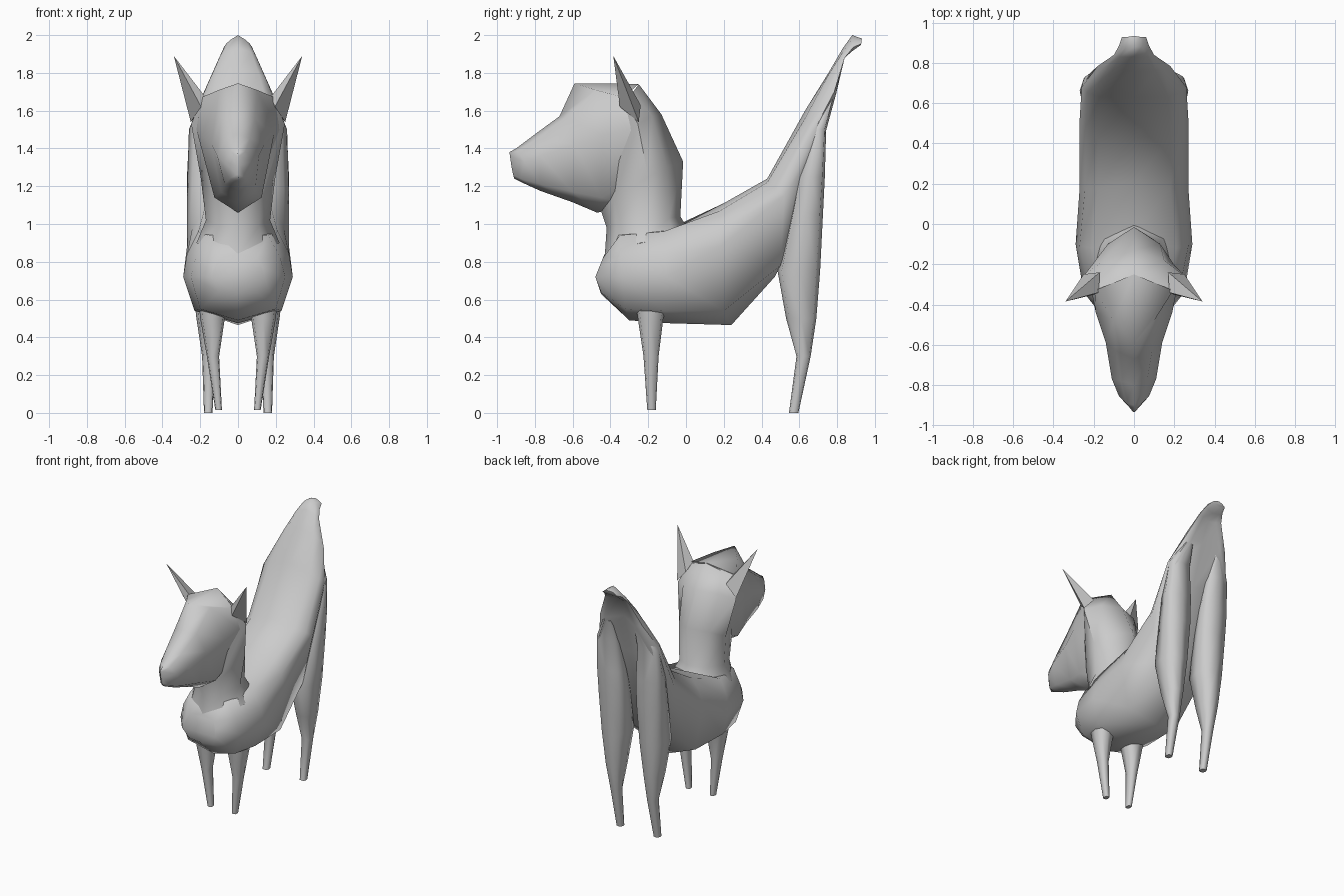
import bpy, bmesh, math

grey = bpy.data.materials.new("light_grey")
grey.diffuse_color = (0.6, 0.6, 0.6, 1)


def finish(name, bm, angle=65):
    bmesh.ops.recalc_face_normals(bm, faces=bm.faces)
    mesh = bpy.data.meshes.new(name)
    bm.to_mesh(mesh)
    bm.free()
    mesh.materials.append(grey)
    ob = bpy.data.objects.new(name, mesh)
    bpy.context.collection.objects.link(ob)
    bpy.ops.object.select_all(action='DESELECT')
    ob.select_set(True)
    bpy.context.view_layer.objects.active = ob
    bpy.ops.object.shade_smooth_by_angle(angle=math.radians(angle))
    return ob


def loft(name, rings):
    """Skin a list of closed rings and cap both ends."""
    bm = bmesh.new()
    loops = [[bm.verts.new(p) for p in r] for r in rings]
    for r, s in zip(loops, loops[1:]):
        n = len(r)
        for i in range(n):
            j = (i + 1) % n
            bm.faces.new((r[i], r[j], s[j], s[i]))
    bm.faces.new(loops[0])
    bm.faces.new(loops[-1])
    return finish(name, bm)


def full(half):
    """Half section from centre line to centre line -> symmetric ring."""
    return half + [(-x, y, z) for x, y, z in half[-2:0:-1]]


def bulge(half):
    """Add a slightly swollen point between the back and the flank."""
    a, b = half[1], half[2]
    mid = ((a[0] + b[0]) * .54, (a[1] + b[1]) / 2, (a[2] + b[2]) / 2)
    return half[:2] + [mid] + half[2:]


def power(v, e=.6):
    return math.copysign(abs(v) ** e, v) if abs(v) > 1e-6 else 0


def leg(name, side, levels):
    """Eight sided boxy leg from (z, x_in, x_out, y_front, y_back) levels."""
    rings = []
    for z, x0, x1, y0, y1 in levels:
        rings.append([(side * ((x0 + x1) / 2 + (x1 - x0) / 2 * power(math.cos(k * math.pi / 4))),
                       (y0 + y1) / 2 + (y1 - y0) / 2 * power(math.sin(k * math.pi / 4)), z)
                      for k in range(8)])
    return loft(name, rings)


# Body sweeping up into the raised tail, hollow under the tail
loft("body_and_tail", [full(bulge(h)) for h in (
    [(0, -.43, .84), (.1, -.44, .82), (.14, -.48, .72), (.1, -.45, .64), (0, -.45, .63)],
    [(0, -.38, .95), (.16, -.35, .94), (.25, -.34, .72), (.2, -.32, .55), (0, -.3, .49)],
    [(0, -.05, .98), (.21, -.12, .96), (.29, -.1, .72), (.23, -.12, .54), (0, -.1, .475)],
    [(0, .2, 1.11), (.18, .18, 1.07), (.27, .18, .88), (.22, .2, .54), (0, .24, .465)],
    [(0, .43, 1.24), (.18, .43, 1.22), (.27, .52, 1.15), (.2, .5, .78), (0, .47, .72)],
    [(0, .63, 1.6), (.17, .63, 1.56), (.26, .68, 1.5), (.235, .735, 1.47), (0, .65, 1.4)],
    [(0, .76, 1.81), (.11, .76, 1.8), (.18, .785, 1.7), (.13, .795, 1.69), (0, .75, 1.72)],
    [(0, .83, 1.93), (.07, .83, 1.91), (.1, .84, 1.88), (.06, .83, 1.875), (0, .815, 1.87)],
    [(0, .88, 2.0), (.04, .88, 1.975), (.075, .885, 1.935), (.05, .88, 1.915), (0, .87, 1.91)],
    [(0, .935, 1.98), (.03, .93, 1.975), (.06, .928, 1.955), (.04, .925, 1.947), (0, .92, 1.945)],
)])

# Neck and back of the head, flared into the shoulders
loft("neck", [full(h) for h in (
    [(0, -.43, .83), (.14, -.38, .86), (.22, -.24, .9), (.17, -.06, .93), (0, .02, .96)],
    [(0, -.42, .98), (.11, -.37, .99), (.17, -.22, 1.02), (.12, -.09, 1.03), (0, -.03, 1.04)],
    [(0, -.45, 1.07), (.12, -.38, 1.13), (.198, -.2, 1.25), (.13, -.1, 1.3), (0, -.015, 1.33)],
    [(0, -.45, 1.3), (.15, -.38, 1.45), (.248, -.255, 1.53), (.15, -.18, 1.57), (0, -.13, 1.58)],
    [(0, -.5, 1.71), (.1, -.42, 1.68), (.19, -.33, 1.66), (.1, -.28, 1.7), (0, -.25, 1.74)],
)])

# Head and pointed snout
loft("head", [full(h) for h in (
    [(0, -.935, 1.38), (.006, -.932, 1.36), (.01, -.925, 1.31), (.006, -.915, 1.26), (0, -.91, 1.24)],
    [(0, -.9, 1.4), (.04, -.89, 1.385), (.075, -.855, 1.33), (.045, -.875, 1.24), (0, -.88, 1.225)],
    [(0, -.8, 1.475), (.065, -.78, 1.455), (.11, -.77, 1.36), (.07, -.77, 1.21), (0, -.77, 1.175)],
    [(0, -.67, 1.57), (.09, -.63, 1.56), (.14, -.59, 1.42), (.09, -.6, 1.17), (0, -.6, 1.115)],
    [(0, -.59, 1.745), (.1, -.48, 1.71), (.19, -.44, 1.47), (.125, -.45, 1.14), (0, -.47, 1.06)],
    [(0, -.25, 1.742), (.195, -.33, 1.67), (.22, -.29, 1.5), (.13, -.28, 1.22), (0, -.3, 1.1)],
)])

for side, label in ((1, "right"), (-1, "left")):
    # Pointed ear
    bm = bmesh.new()
    tip = bm.verts.new((side * .34, -.385, 1.89))
    base = [bm.verts.new((side * x, y, z)) for x, y, z in
            ((.175, -.34, 1.675), (.195, -.35, 1.62), (.25, -.25, 1.54), (.17, -.24, 1.63))]
    for i in range(4):
        bm.faces.new((base[i], base[(i + 1) % 4], tip))
    bm.faces.new(base)
    finish("ear_" + label, bm)

    # Short front leg
    leg("front_leg_" + label, side, (
        (.60, .06, .21, -.27, -.09), (.50, .07, .20, -.255, -.12),
        (.30, .10, .165, -.225, -.145), (.015, .085, .12, -.205, -.16)))

    # Long rear leg tapering into the tail root
    leg("rear_leg_" + label, side, (
        (1.66, .10, .17, .735, .78), (1.50, .085, .258, .655, .742),
        (1.25, .06, .27, .59, .735),
        (1.05, .055, .265, .55, .725), (.75, .07, .25, .485, .71),
        (.50, .10, .22, .53, .69), (.30, .12, .19, .585, .66),
        (0, .135, .18, .545, .595)))
